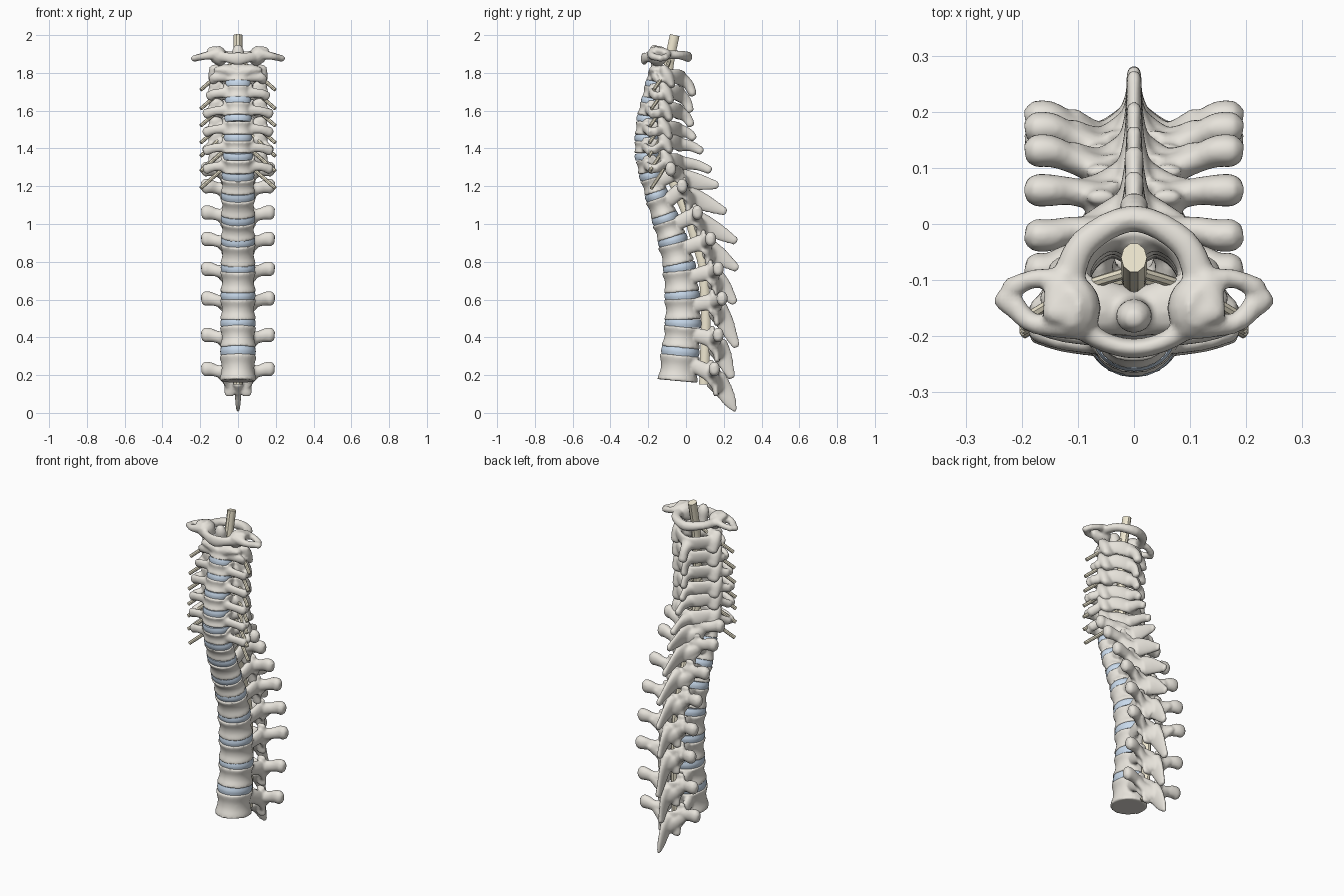
import bpy, bmesh, math
from mathutils import Vector

if "Cube" in bpy.data.objects:
    bpy.data.objects.remove(bpy.data.objects["Cube"])

X, Y, Z = Vector((1, 0, 0)), Vector((0, 1, 0)), Vector((0, 0, 1))


def material(name, color):
    m = bpy.data.materials.new(name)
    m.diffuse_color = (*color, 1)
    m.use_nodes = True
    m.node_tree.nodes["Principled BSDF"].inputs["Base Color"].default_value = m.diffuse_color
    return m


BONE = material("bone", (0.80, 0.77, 0.71))
DISC = material("disc_blue", (0.58, 0.70, 0.84))
NERVE = material("nerve_cream", (0.86, 0.80, 0.63))


def interp(table, z):
    """Piecewise linear lookup of rows (z, values...)."""
    z = min(max(z, table[0][0]), table[-1][0])
    for a, b in zip(table, table[1:]):
        if z <= b[0]:
            f = (z - a[0]) / (b[0] - a[0])
            return [p + (q - p) * f for p, q in zip(a[1:], b[1:])]


def spline(pts, n=4):
    out = []
    for i in range(len(pts) - 1):
        p0, p1, p2, p3 = pts[max(i - 1, 0)], pts[i], pts[i + 1], pts[min(i + 2, len(pts) - 1)]
        for k in range(n):
            t = k / n
            out.append([0.5 * (2 * b + (c - a) * t + (2 * a - 5 * b + 4 * c - d) * t * t
                               + (3 * b - a - 3 * c + d) * t ** 3)
                        for a, b, c, d in zip(p0, p1, p2, p3)])
    return out + [list(pts[-1])]


def tube(bm, pts, ref, n=14, rounded=True):
    """Elliptical loft through (x, y, z, radius along ref, radius across)."""
    P = spline(pts)
    if rounded:
        def cap(a, b):
            r = min(a[3], a[4])
            c = Vector(a[:3]) + (Vector(a[:3]) - Vector(b[:3])).normalized() * r * 0.6
            return [*c, a[3] * 0.6, a[4] * 0.6]
        P = [cap(P[0], P[1])] + P + [cap(P[-1], P[-2])]
    rings = []
    for i, p in enumerate(P):
        t = (Vector(P[min(i + 1, len(P) - 1)][:3]) - Vector(P[max(i - 1, 0)][:3])).normalized()
        a = (ref - t * ref.dot(t)).normalized()
        b = t.cross(a)
        rings.append([bm.verts.new(Vector(p[:3]) + a * p[3] * math.cos(w) + b * p[4] * math.sin(w))
                      for w in (2 * math.pi * k / n for k in range(n))])
    for r, s in zip(rings, rings[1:]):
        for k in range(n):
            bm.faces.new((r[k], r[(k + 1) % n], s[(k + 1) % n], s[k]))
    bm.faces.new(rings[0])
    bm.faces.new(rings[-1])


def pair(bm, pts, ref, **kw):
    for s in (1, -1):
        tube(bm, [(s * p[0], *p[1:]) for p in pts], ref, **kw)


def arch(bm, half, mid, ref):
    """Symmetric arch: half runs from the right end towards the middle."""
    tube(bm, half + [mid] + [(-p[0], *p[1:]) for p in reversed(half)], ref)


def finish(bm, name, mat, fuse=False):
    bmesh.ops.recalc_face_normals(bm, faces=bm.faces)
    me = bpy.data.meshes.new(name)
    bm.to_mesh(me)
    bm.free()
    ob = bpy.data.objects.new(name, me)
    bpy.context.collection.objects.link(ob)
    me.materials.append(mat)
    if fuse:
        r = ob.modifiers.new("fuse", 'REMESH')
        r.mode, r.voxel_size, r.use_smooth_shade = 'VOXEL', 0.0075, True
        s = ob.modifiers.new("soften", 'SMOOTH')
        s.factor, s.iterations = 0.5, 3
    else:
        bpy.ops.object.select_all(action='DESELECT')
        ob.select_set(True)
        bpy.context.view_layer.objects.active = ob
        bpy.ops.object.shade_smooth_by_angle(angle=math.radians(40))


# disc centres (y, z) from the bottom end plate to the top of the axis body
LEVELS = [(-.045, .165), (-.03, .325), (-.015, .475), (-.02, .622), (-.035, .77), (-.07, .913),
          (-.11, 1.03), (-.155, 1.152), (-.187, 1.258), (-.207, 1.36), (-.208, 1.455),
          (-.2, 1.555), (-.18, 1.65), (-.165, 1.74), (-.15, 1.82)]
SIZE = [(.2, .095, .105), (.7, .092, .092), (1.0, .09, .075), (1.2, .09, .06), (1.4, .078, .066),
        (1.6, .072, .062), (1.8, .066, .047)]
CORD = [(.15, .095), (.48, .105), (.63, .1), (.78, .09), (.92, .05), (1.03, .015), (1.16, -.04),
        (1.26, -.08), (1.36, -.1), (1.46, -.11), (1.56, -.11), (1.65, -.105), (1.74, -.1),
        (1.85, -.09), (2.0, -.06)]
# spinous process tips (y, z), bottom to top
TIPS = [(.26, .012), (.24, .19), (.265, .355), (.255, .585), (.268, .765), (.262, .91), (.207, 1.065),
        (.165, 1.205), (.135, 1.285), (.09, 1.385), (.05, 1.455), (.035, 1.525), (.03, 1.6), (.045, 1.69)]
# thoracic transverse process tips (y, z), bottom to top
WINGS = [(.15, .232), (.17, .412), (.19, .605), (.17, .762), (.13, .92), (.06, 1.06), (-.02, 1.2), (-.08, 1.29)]


def cord_y(z):
    return interp(CORD, z)[0]


# vertebrae, from the lowest thoracic up to the axis
for i in range(14):
    a, b = Vector((0, *LEVELS[i])), Vector((0, *LEVELS[i + 1]))
    c, u = (a + b) / 2, (b - a).normalized()
    v = Vector((0, u.z, -u.y))
    gap = .04 - .001 * i
    low = 0.004 if i == 0 else gap / 2
    h = (b - a).length / 2 - (gap / 2 + low) / 2
    c += u * (low - gap / 2) / 2
    rx, ry = interp(SIZE, c.z)

    def L(x, y, z):
        return tuple(c + X * x + v * y + u * z)

    bm = bmesh.new()
    tube(bm, [(*L(0, 0, k * h), rx * s, ry * s) for k, s in
              ((-1, 1.03), (-.75, 1.01), (-.25, .92), (.25, .92), (.75, 1.01), (1, 1.03))],
         X, n=32, rounded=False)
    ty, tz = TIPS[i]
    if i < 8:
        wy, wz = WINGS[i]
        zj = wz - .02
        yj = cord_y(zj) + .025
        my, mz = cord_y(zj) + .07, zj - .035
        arch(bm, [(*L(.05, .7 * ry, .35 * h), .038, .022), (.063, yj, zj, .045, .024),
                  (.045, yj + .03, zj - .025, .058, .018)], (0, my, mz - .01, .062, .02), u)
        # transverse processes with knobbed ends
        pair(bm, [(.05, yj + .01, zj, .028, .042), (.11, (yj + wy) / 2 + .01, (zj + wz) / 2, .025, .032),
                  (.15, wy, wz, .029, .038), (.176, wy, wz, .03, .04)], Y)
        # webs sweeping from the transverse to the spinous processes
        pair(bm, [(.11, wy, wz - .01, .02, .018), (.06, my - .005, mz, .03, .016),
                  (.015, my + .025, mz - .03, .04, .014)], Z)
        # articular facets
        pair(bm, [(.058, yj + .01, zj, .028, .018), (.06, yj + .012, zj + .06, .026, .014)], X)
        pair(bm, [(.042, my - .015, mz, .034, .019), (.045, my - .008, mz - .08, .028, .015)], X)
        e = (.009, .012) if i == 0 else (.014, .022)
        tube(bm, [(0, my - .01, mz, .04, .06), (0, my + (ty - my) * .35, mz + (tz - mz) * .35, .02, .05),
                  (0, my + (ty - my) * .75, mz + (tz - mz) * .75, .014, .034), (0, ty, tz, *e)], X)
        name = f"thoracic_vertebra_{8 - i}"
    else:
        zj = c.z + (.03 if i < 10 else .005)
        yj = cord_y(zj) - .005
        my, mz = cord_y(zj) + .075, zj - .015
        arch(bm, [(*L(.055, .6 * ry, .1 * h), .026, .018), (.105, yj, zj, .034, .027),
                  (.07, yj + .055, zj - .005, .042, .015)], (0, my, mz, .042, .019), u)
        # articular pillars
        pair(bm, [(.114, yj + .025, zj - .05, .037, .022), (.118, yj, zj, .04, .034),
                  (.114, yj - .018, zj + .043, .037, .022)], X)
        # two-barred transverse processes around an opening
        w = .18 if i < 12 else .16 if i == 12 else .135
        fy = c.y + .015
        pair(bm, [(*L(.75 * rx, -.01, 0), .02, .028), (.125, fy - .02, c.z - .005, .016, .024),
                  (w - .01, fy, c.z - .02, .022, .028)], Y)
        pair(bm, [(.125, yj, zj - .01, .018, .026), (w - .01, fy + .022, c.z - .018, .02, .027)], Y)
        if i < 13:
            # raised side lips of the body
            pair(bm, [(*L(.85 * rx, .01, .2 * h), .014, .04), (*L(1.0 * rx, .01, h + .014), .01, .034)], X)
        e = .026 if i == 13 else .018
        tube(bm, [(0, my - .01, mz, .045, .038), (0, (my + ty) / 2, (mz + tz) / 2 + .008, e, .029),
                  (0, ty - .01, tz, e, .023)], X)
        name = f"cervical_vertebra_{15 - i}"
        if i == 13:
            # dens and sloping shoulder facets of the axis
            tube(bm, [(0, -.152, 1.78, .045, .037), (0, -.158, 1.85, .03, .028),
                      (0, -.165, 1.91, .033, .03), (0, -.168, 1.935, .024, .022)], X)
            pair(bm, [(.02, -.155, 1.8, .045, .04), (.07, -.145, 1.815, .05, .032),
                      (.112, -.135, 1.815, .045, .018)], Y)
    finish(bm, name, BONE, fuse=True)

    # disc above this vertebra
    if i < 13:
        bm = bmesh.new()
        rx, ry = interp(SIZE, b.z)
        axis = (Vector((0, *LEVELS[i + 2])) - a).normalized()
        tube(bm, [(*(b + axis * k * gap), rx * s, ry * s) for k, s in ((-.55, .96), (0, 1.0), (.55, .96))],
             X, n=40, rounded=False)
        finish(bm, f"disc_{i + 1}", DISC)

# atlas: ring-shaped top vertebra
bm = bmesh.new()
arch(bm, [(.12, -.11, 1.895, .024, .03), (.09, -.035, 1.895, .023, .026)], (0, .01, 1.885, .028, .024), Z)
arch(bm, [(.11, -.17, 1.89, .03, .024), (.06, -.207, 1.882, .027, .018)], (0, -.222, 1.875, .034, .018), Z)
pair(bm, [(.088, -.15, 1.862, .034, .045), (.102, -.15, 1.885, .046, .056), (.112, -.15, 1.91, .044, .056)], X)
pair(bm, [(.125, -.11, 1.91, .02, .035), (.13, -.165, 1.922, .02, .035)], Z)
pair(bm, [(.12, -.18, 1.9, .025, .028), (.18, -.177, 1.888, .018, .02), (.215, -.145, 1.88, .022, .018),
          (.234, -.13, 1.876, .022, .018)], Y)
pair(bm, [(.125, -.105, 1.905, .025, .024), (.175, -.097, 1.893, .017, .018), (.22, -.115, 1.88, .02, .018)], Y)
finish(bm, "atlas_vertebra", BONE, fuse=True)

# spinal cord
bm = bmesh.new()
tube(bm, [(0, y, z, .023, .027) for z, y in CORD], X, n=10, rounded=False)
finish(bm, "spinal_cord", NERVE)

# paired neck nerve roots
for k, z in enumerate((1.71, 1.61, 1.52, 1.43, 1.36, 1.28, 1.19)):
    bm = bmesh.new()
    s = z + .16
    y = cord_y(s)
    pair(bm, [(.01, y, s, .01, .01), (.1, y - .03, s - .075, .01, .01), (.197, y - .085, z, .01, .01)],
         Y, n=8, rounded=False)
    finish(bm, f"nerve_roots_{k + 1}", NERVE)
